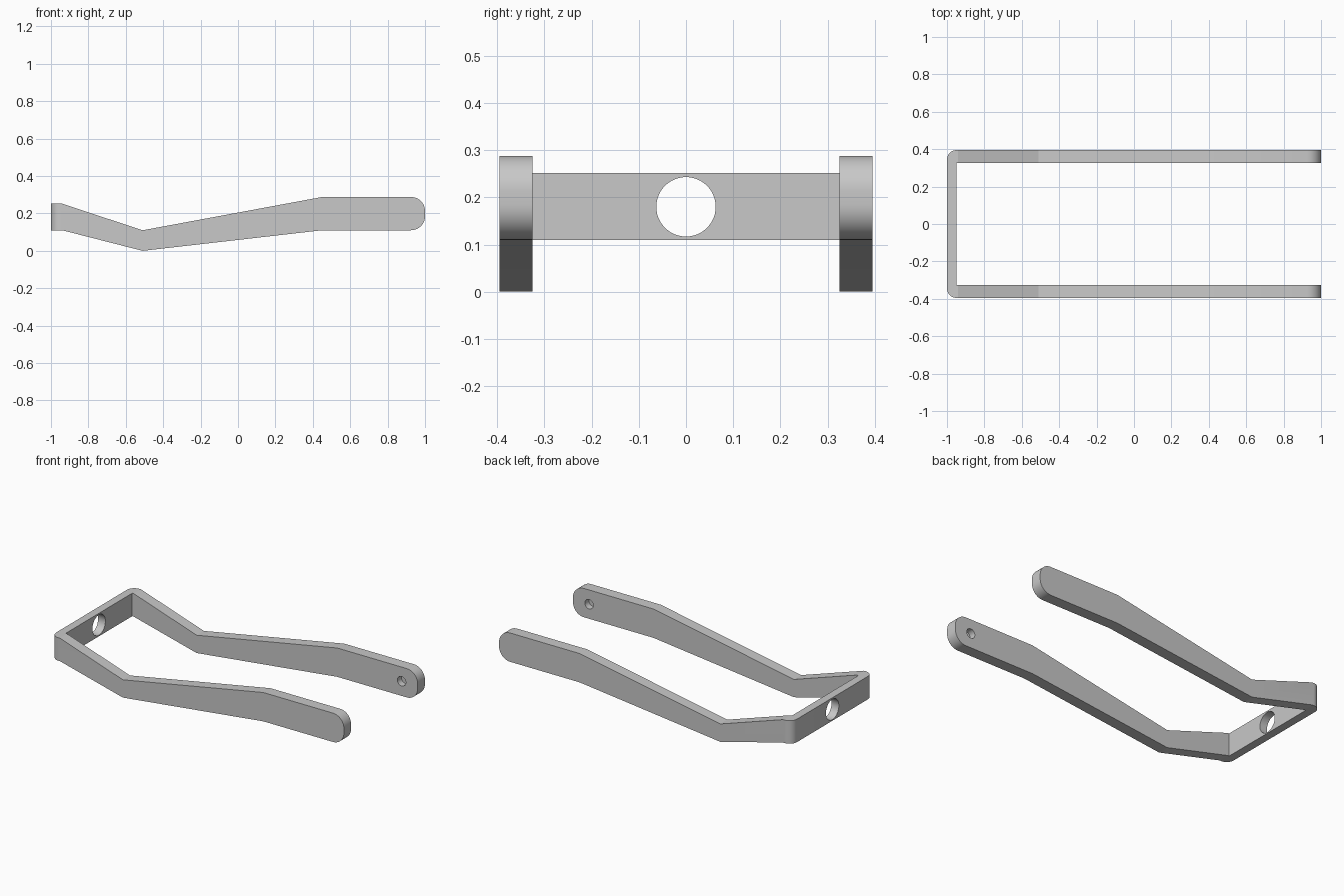
import bpy, bmesh, math
from mathutils import Vector, Matrix

cube = bpy.data.objects.get("Cube")
if cube:
    bpy.data.objects.remove(cube, do_unlink=True)

grey = bpy.data.materials.new("light grey metal")
grey.use_nodes = True
colour = (0.58, 0.58, 0.58, 1)
grey.diffuse_color = colour
grey.node_tree.nodes["Principled BSDF"].inputs["Base Color"].default_value = colour


def add_object(name, bm):
    bmesh.ops.recalc_face_normals(bm, faces=bm.faces)
    mesh = bpy.data.meshes.new(name)
    bm.to_mesh(mesh)
    bm.free()
    mesh.materials.append(grey)
    obj = bpy.data.objects.new(name, mesh)
    bpy.context.collection.objects.link(obj)
    return obj


def prism(name, points, along):
    """Extrude a closed outline of 3D points along a vector."""
    bm = bmesh.new()
    face = bm.faces.new([bm.verts.new(p) for p in points])
    new = bmesh.ops.extrude_face_region(bm, geom=[face])["geom"]
    verts = [v for v in new if isinstance(v, bmesh.types.BMVert)]
    bmesh.ops.translate(bm, verts=verts, vec=along)
    return add_object(name, bm)


def cylinder(name, centre, radius, depth, axis, segments):
    bm = bmesh.new()
    turn = Vector((0, 0, 1)).rotation_difference(Vector(axis)).to_matrix().to_4x4()
    bmesh.ops.create_cone(bm, cap_ends=True, segments=segments, radius1=radius,
                          radius2=radius, depth=depth,
                          matrix=Matrix.Translation(centre) @ turn)
    return add_object(name, bm)


def arc(cx, cy, r, start, end, steps=10):
    angles = [math.radians(start + (end - start) * i / steps) for i in range(steps + 1)]
    return [(cx + r * math.cos(a), cy + r * math.sin(a)) for a in angles]


def combine(obj, tool, operation):
    tool.hide_render = True
    mod = obj.modifiers.new(operation.lower(), "BOOLEAN")
    mod.object, mod.operation, mod.solver = tool, operation, "EXACT"
    bpy.context.view_layer.objects.active = obj
    bpy.ops.object.modifier_apply(modifier=mod.name)
    bpy.data.objects.remove(tool, do_unlink=True)


# Plan of the U-shaped frame, with rounded outer corners at the closed end
outer, inner, r = 0.395, 0.325, 0.05
plan = [(1.1, outer)] + arc(-1 + r, outer - r, r, 90, 180)
plan += arc(-1 + r, -outer + r, r, 180, 270) + [(1.1, -outer)]
plan += [(1.1, -inner), (-0.95, -inner), (-0.95, inner), (1.1, inner)]
frame = prism("fork_frame", [(x, y, -0.1) for x, y in plan], (0, 0, 0.6))

# Bent side profile with rounded arm ends
r = 0.075
side = [(-1.1, 0.11), (-0.94, 0.11), (-0.51, 0), (0.45, 0.11)]
side += arc(1 - r, 0.11 + r, r, -90, 0) + arc(1 - r, 0.288 - r, r, 0, 90)
side += [(0.45, 0.288), (-0.51, 0.11), (-0.94, 0.252), (-1.1, 0.252)]
profile = prism("side_profile", [(x, -0.6, z) for x, z in side], (0, 1.2, 0))
combine(frame, profile, "INTERSECT")

# Round opening through the end plate
combine(frame, cylinder("plate_hole", (-0.97, 0, 0.18), 0.063, 0.3, (1, 0, 0), 48),
        "DIFFERENCE")

# Blind pivot holes on the inner faces of the arms
for s in (-1, 1):
    combine(frame, cylinder("pivot_hole", (0.89, s * inner, 0.2), 0.029, 0.08, (0, 1, 0), 32),
            "DIFFERENCE")

# Smooth the curved surfaces, keep the edges sharp
bpy.ops.object.select_all(action="DESELECT")
frame.select_set(True)
bpy.context.view_layer.objects.active = frame
bpy.ops.object.shade_smooth_by_angle(angle=math.radians(12))
